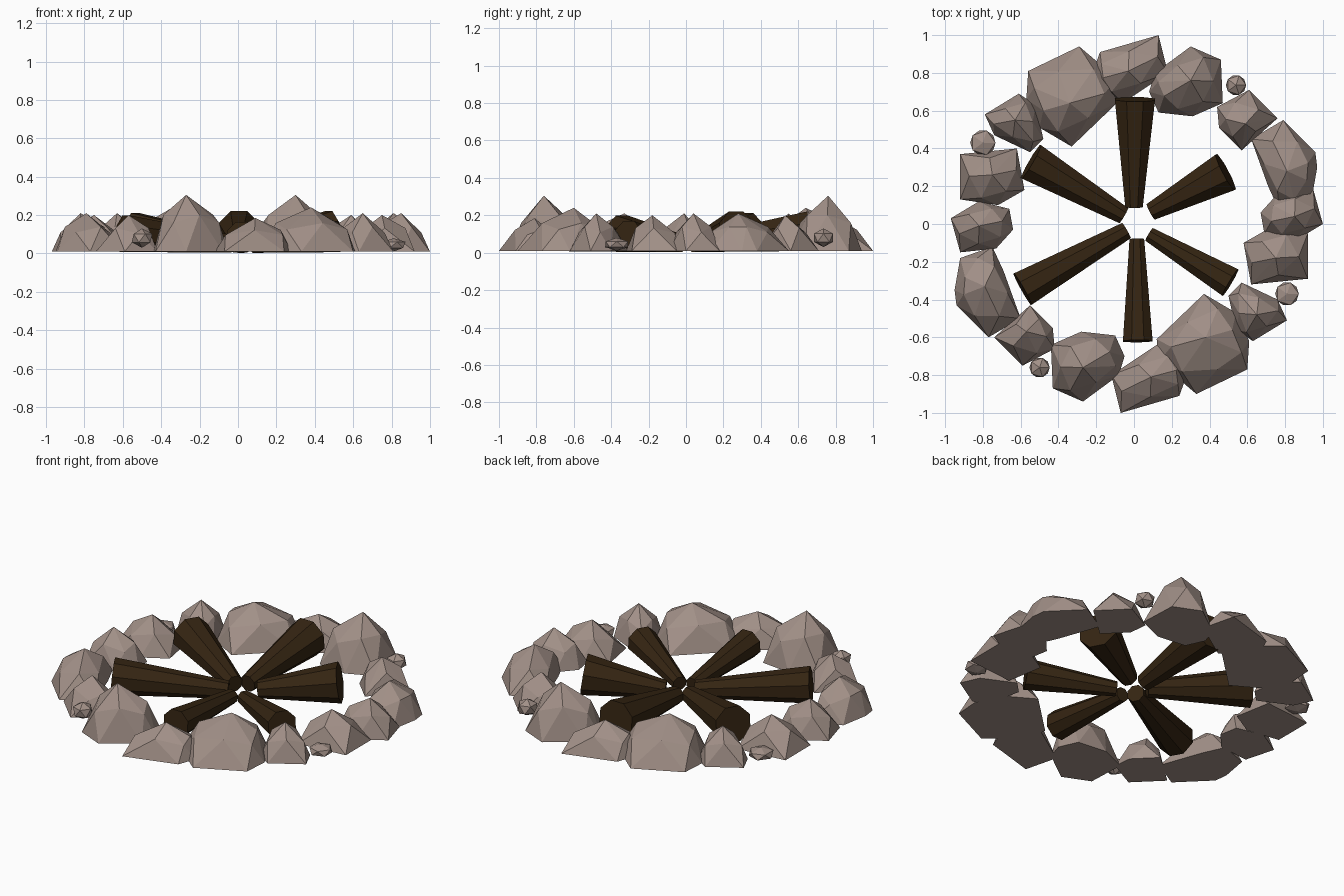
import bpy, bmesh, math
from mathutils import Vector

if "Cube" in bpy.data.objects:
    bpy.data.objects.remove(bpy.data.objects["Cube"])


def material(name, rgb):
    m = bpy.data.materials.new(name)
    m.diffuse_color = (*rgb, 1)
    m.use_nodes = True
    m.node_tree.nodes["Principled BSDF"].inputs["Base Color"].default_value = m.diffuse_color
    return m


STONE = material("stone", (0.36, 0.28, 0.245))
WOOD = material("dark_wood", (0.035, 0.018, 0.006))


def finish(bm, name, mat):
    bmesh.ops.recalc_face_normals(bm, faces=bm.faces)
    me = bpy.data.meshes.new(name)
    bm.to_mesh(me)
    bm.free()
    me.materials.append(mat)
    ob = bpy.data.objects.new(name, me)
    bpy.context.collection.objects.link(ob)
    return ob


def rock(name, outline, apex):
    """Faceted dome: flat base outline, twisted shoulder ring, single peak."""
    bm = bmesh.new()
    ax, ay, h = apex
    n = len(outline)
    for i, (x, y) in enumerate(outline):
        bm.verts.new((x, y, 0.01))
        x2, y2 = outline[(i + 1) % n]
        mx, my = (x + x2) / 2, (y + y2) / 2
        s = 0.84 if i % 2 else 0.72
        z = h * (0.52 if i % 2 else 0.66)
        bm.verts.new((ax + (mx - ax) * s, ay + (my - ay) * s, z))
    bm.verts.new(apex)
    res = bmesh.ops.convex_hull(bm, input=bm.verts[:])
    loose = {v for v in res["geom_interior"] if isinstance(v, bmesh.types.BMVert)}
    bmesh.ops.delete(bm, geom=list(loose), context='VERTS')
    return finish(bm, name, STONE)


def pebble(name, x, y, z, r, h):
    bm = bmesh.new()
    bmesh.ops.create_icosphere(bm, subdivisions=1, radius=1)
    for v in bm.verts:
        v.co = Vector((x + v.co.x * r, y + v.co.y * r, z + v.co.z * h))
    return finish(bm, name, STONE)


def log(name, inner, outer, r0, r1):
    """Tapered eight-sided log lying on the ground, thick end outwards."""
    bm = bmesh.new()
    a = Vector((*inner, r0))
    b = Vector((*outer, r1))
    d = (b - a).normalized()
    side = d.cross(Vector((0, 0, 1))).normalized()
    up = side.cross(d)
    rings = []
    for c, r in ((a, r0), (b, r1)):
        rings.append([bm.verts.new(c + r * (math.cos(t) * side + math.sin(t) * up))
                      for t in (math.tau * (k + 0.5) / 8 for k in range(8))])
    for k in range(8):
        j = (k + 1) % 8
        bm.faces.new((rings[0][k], rings[0][j], rings[1][j], rings[1][k]))
    for ring in rings:
        bm.faces.new(ring)
    return finish(bm, name, WOOD)


# Rocks: base outline, peak, and the shift of the half-turn copy opposite
ROCKS = [
    ([(-.44, -.64), (-.28, -.57), (-.1, -.59), (-.05, -.7), (-.08, -.8), (-.27, -.94), (-.43, -.87)],
     (-.27, -.76, .305), (.03, 0)),
    ([(.12, -.61), (.37, -.37), (.54, -.47), (.61, -.62), (.6, -.77), (.33, -.9), (.13, -.73)],
     (.38, -.6, .24), (.04, .04)),
    ([(-.12, -.8), (.12, -.64), (.27, -.72), (.28, -.8), (.24, -.91), (-.07, -1)],
     (.09, -.81, .185), (.06, 0)),
    ([(-.74, -.6), (-.55, -.43), (-.43, -.55), (-.42, -.66), (-.59, -.75)],
     (-.57, -.57, .2), (.02, -.04)),
    ([(-.95, -.35), (-.92, -.18), (-.75, -.12), (-.69, -.25), (-.6, -.5), (-.77, -.6), (-.94, -.43)],
     (-.79, -.33, .21), (.02, -.05)),
    ([(-.97, .03), (-.82, .12), (-.66, .08), (-.64, -.03), (-.73, -.13), (-.92, -.15)],
     (-.82, -.01, .21), (.03, .03)),
    ([(-.92, .37), (-.62, .4), (-.58, .18), (-.72, .1), (-.92, .13)],
     (-.75, .26, .2), (0, .08)),
    ([(-.79, .58), (-.61, .69), (-.52, .63), (-.48, .45), (-.55, .38), (-.74, .47)],
     (-.63, .55, .21), (.02, .07)),
]
for i, (outline, apex, (sx, sy)) in enumerate(ROCKS):
    rock(f"ring_rock_{i}", outline, apex)
    rock(f"ring_rock_{i}_opposite", [(sx - x, sy - y) for x, y in outline],
         (sx - apex[0], sy - apex[1], apex[2]))

# Small pebbles wedged between the rocks
for i, (x, y, z, r, h) in enumerate([(-.8, .43, .045, .075, .035), (.81, -.37, .045, .07, .035),
                                     (.54, .735, .08, .06, .05), (-.5, -.76, .08, .06, .05)]):
    pebble(f"pebble_{i}", x, y, z, r, h)

# Logs fanned around the middle
LOGS = [
    ((0, .09), (.005, .66), .05, .115),
    ((-.055, .045), (-.545, .33), .05, .11),
    ((-.04, -.035), (-.59, -.345), .05, .103),
    ((.015, -.08), (.02, -.62), .042, .085),
    ((.08, -.055), (.51, -.31), .042, .088),
    ((.09, .065), (.485, .275), .05, .115),
]
for i, (p, q, r0, r1) in enumerate(LOGS):
    log(f"log_{i}", p, q, r0, r1)
